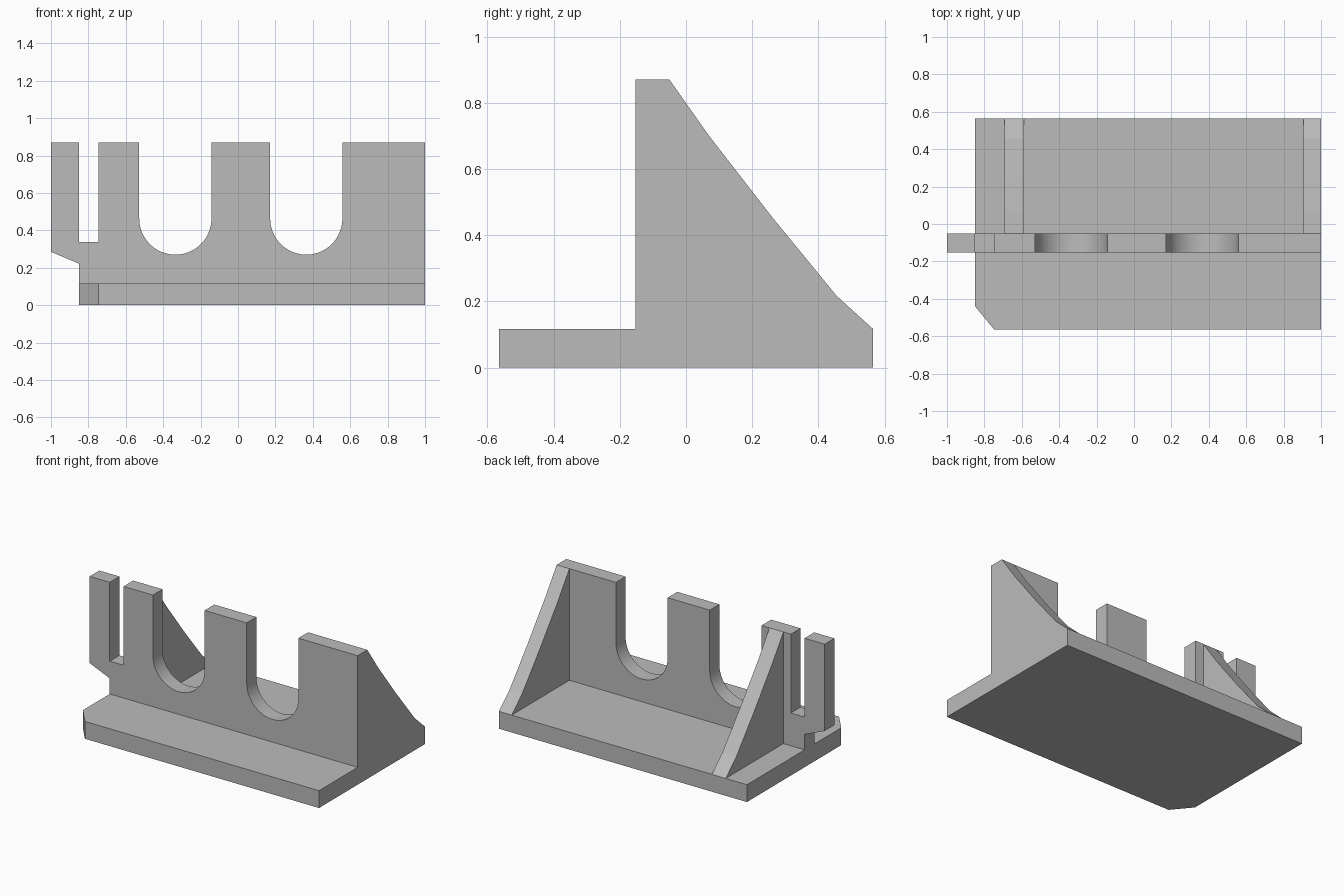
import bpy
import bmesh
from math import cos, sin, pi
from mathutils import Vector

cube = bpy.data.objects.get("Cube")
if cube:
    bpy.data.objects.remove(cube, do_unlink=True)

grey = bpy.data.materials.new("plain grey")
grey.use_nodes = True
colour = (0.5, 0.5, 0.5, 1)
grey.diffuse_color = colour
grey.node_tree.nodes["Principled BSDF"].inputs["Base Color"].default_value = colour

BASE_TOP, WALL_TOP = 0.117, 0.87
WALL_FRONT, WALL_BACK = -0.153, -0.05
LEFT_EDGE, BACK = -0.85, 0.565


def prism(name, outline, place, sweep):
    """Extrude a flat outline, placed in space by a function, along sweep."""
    bm = bmesh.new()
    face = bm.faces.new([bm.verts.new(place(a, b)) for a, b in outline])
    grown = bmesh.ops.extrude_face_region(bm, geom=[face])
    moved = [v for v in grown["geom"] if isinstance(v, bmesh.types.BMVert)]
    bmesh.ops.translate(bm, verts=moved, vec=Vector(sweep))
    bmesh.ops.recalc_face_normals(bm, faces=bm.faces)
    mesh = bpy.data.meshes.new(name)
    bm.to_mesh(mesh)
    bm.free()
    mesh.materials.append(grey)
    obj = bpy.data.objects.new(name, mesh)
    bpy.context.collection.objects.link(obj)
    return obj


def round_slot(centre, radius=0.193, middle=0.463, steps=32):
    """Open-topped slot with a half-round bottom, from left to right."""
    arc = [(centre - radius * cos(pi * i / steps), middle - radius * sin(pi * i / steps))
           for i in range(steps + 1)]
    return [(centre - radius, WALL_TOP)] + arc + [(centre + radius, WALL_TOP)]


# Base plate with one clipped front corner
prism("base_plate",
      [(LEFT_EDGE, BACK), (LEFT_EDGE, -0.44), (-0.747, -BACK), (1, -BACK), (1, BACK)],
      lambda x, y: (x, y, 0), (0, 0, BASE_TOP))

# Upright wall with two round slots, a narrow slot and an overhanging finger
outline = [(1, BASE_TOP), (LEFT_EDGE, BASE_TOP), (LEFT_EDGE, 0.222), (-1, 0.285),
           (-1, WALL_TOP), (LEFT_EDGE, WALL_TOP), (LEFT_EDGE, 0.338),
           (-0.747, 0.338), (-0.747, WALL_TOP)]
outline += round_slot(-0.335) + round_slot(0.365) + [(1, WALL_TOP)]
wall = prism("slotted_wall", outline, lambda x, z: (x, WALL_FRONT, z),
             (0, WALL_BACK - WALL_FRONT, 0))

# Curved slot bottoms are smooth, all other edges stay sharp
bpy.context.view_layer.objects.active = wall
wall.select_set(True)
bpy.ops.object.shade_smooth_by_angle(angle=pi / 6)
wall.select_set(False)

# Sloping braces behind the wall
brace = [(WALL_BACK, BASE_TOP), (WALL_BACK, WALL_TOP), (0.07, 0.70),
         (0.26, 0.455), (0.455, 0.217), (BACK, BASE_TOP)]
for name, start, end in (("right_brace", -0.692, -0.588), ("left_brace", 0.905, 1)):
    prism(name, brace, lambda y, z: (start, y, z), (end - start, 0, 0))
